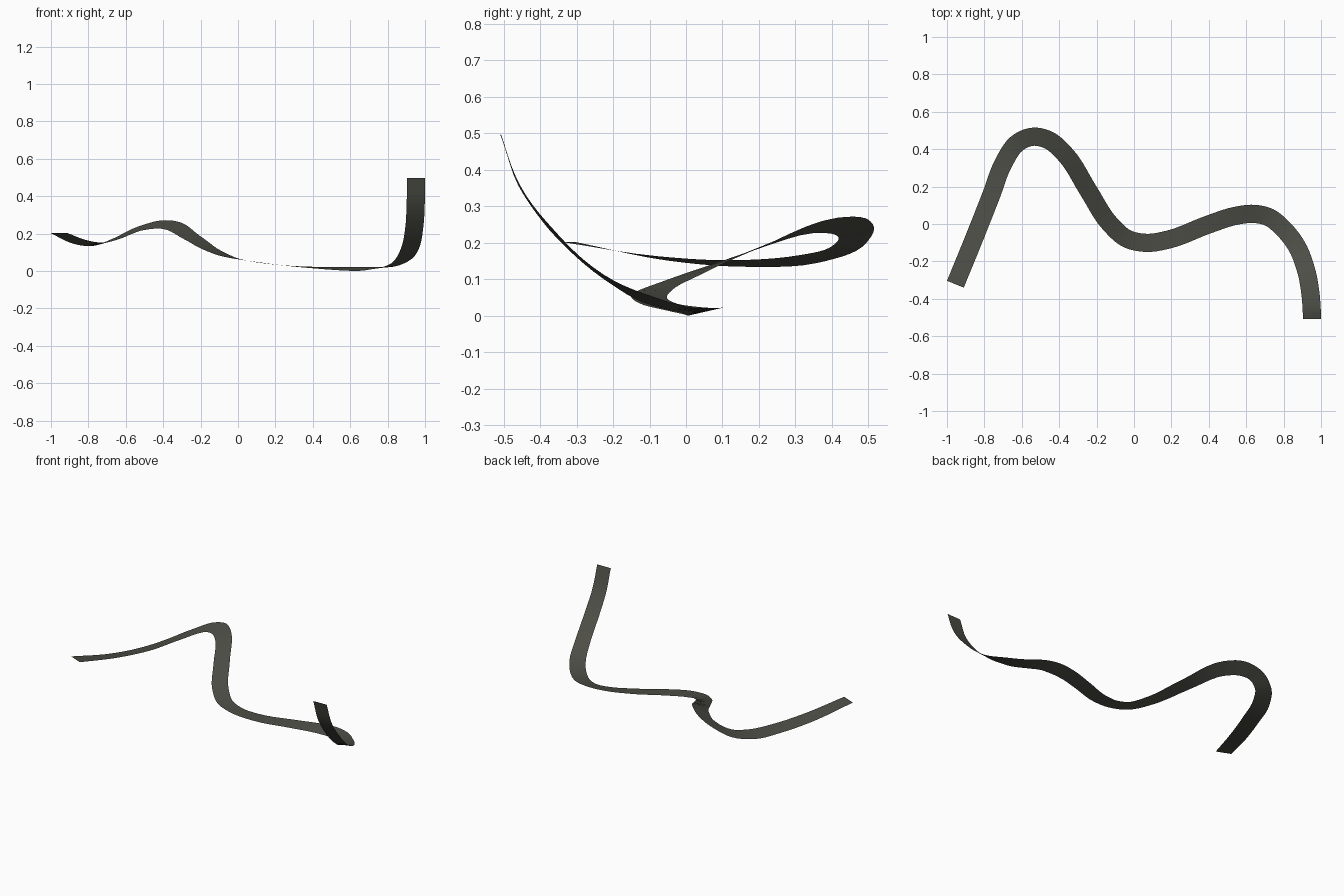
import bpy, bmesh
from mathutils import Vector

if "Cube" in bpy.data.objects:
    bpy.data.objects.remove(bpy.data.objects["Cube"])

HALF = 0.0485   # half of the road width
STEPS = 5       # slices between path points

# centre line: x, y, z, bank (left edge height minus right edge height)
PATH = [
    (-0.955, -0.322, 0.205, 0.0), (-0.85, -0.065, 0.160, -0.013),
    (-0.765, 0.15, 0.146, -0.018), (-0.693, 0.335, 0.158, -0.022),
    (-0.627, 0.430, 0.185, -0.008), (-0.535, 0.467, 0.227, 0.025),
    (-0.455, 0.448, 0.248, 0.044), (-0.375, 0.380, 0.250, 0.042),
    (-0.243, 0.177, 0.180, 0.018), (-0.128, 0.000, 0.110, 0.003),
    (-0.035, -0.080, 0.075, 0.0), (0.07, -0.101, 0.055, -0.001),
    (0.185, -0.083, 0.039, 0.002), (0.40, -0.002, 0.021, 0.010),
    (0.55, 0.045, 0.015, 0.018), (0.645, 0.054, 0.0145, 0.022),
    (0.722, 0.036, 0.017, 0.014), (0.793, -0.02, 0.023, 0.005),
    (0.868, -0.115, 0.052, 0.006), (0.918, -0.24, 0.120, -0.008),
    (0.943, -0.37, 0.240, 0.0), (0.950, -0.457, 0.360, 0.0),
    (0.9515, -0.508, 0.50, 0.0),
]


def spline(pts, steps):
    """Smooth centripetal-style path through the points."""
    p = [Vector(q) for q in pts]
    p = [2 * p[0] - p[1]] + p + [2 * p[-1] - p[-2]]
    out = []
    for i in range(1, len(p) - 2):
        a, b, c, d = p[i - 1:i + 3]
        h0, h1, h2 = ((v - u).xyz.length for u, v in ((a, b), (b, c), (c, d)))
        m1 = ((b - a) / h0 * h1 + (c - b) / h1 * h0) / (h0 + h1) * h1
        m2 = ((c - b) / h1 * h2 + (d - c) / h2 * h1) / (h1 + h2) * h1
        for k in range(steps):
            t = k / steps
            out.append(b * (2*t**3 - 3*t**2 + 1) + m1 * (t**3 - 2*t**2 + t)
                       + c * (3*t**2 - 2*t**3) + m2 * (t**3 - t**2))
    return out + [p[-2]]


# road ribbon: sweep a flat, banked cross-section along the path
line = spline(PATH, STEPS)
bm = bmesh.new()
rows = []
for i, c in enumerate(line):
    d = (line[min(i + 1, len(line) - 1)] - line[max(i - 1, 0)]).xy.normalized()
    side = Vector((-d.y * HALF, d.x * HALF, c.w / 2))
    rows.append([bm.verts.new(c.xyz + side), bm.verts.new(c.xyz - side)])
for (l0, r0), (l1, r1) in zip(rows, rows[1:]):
    bm.faces.new((l0, r0, r1, l1)).smooth = True

# rest the lowest edge on the ground
low = min(v.co.z for v in bm.verts)
for v in bm.verts:
    v.co.z -= low

mesh = bpy.data.meshes.new("road")
bm.to_mesh(mesh)
bm.free()
asphalt = bpy.data.materials.new("dark asphalt grey")
asphalt.diffuse_color = (0.075, 0.075, 0.062, 1)
asphalt.use_nodes = True
asphalt.node_tree.nodes["Principled BSDF"].inputs["Base Color"].default_value = asphalt.diffuse_color
mesh.materials.append(asphalt)
road = bpy.data.objects.new("road", mesh)
bpy.context.collection.objects.link(road)
